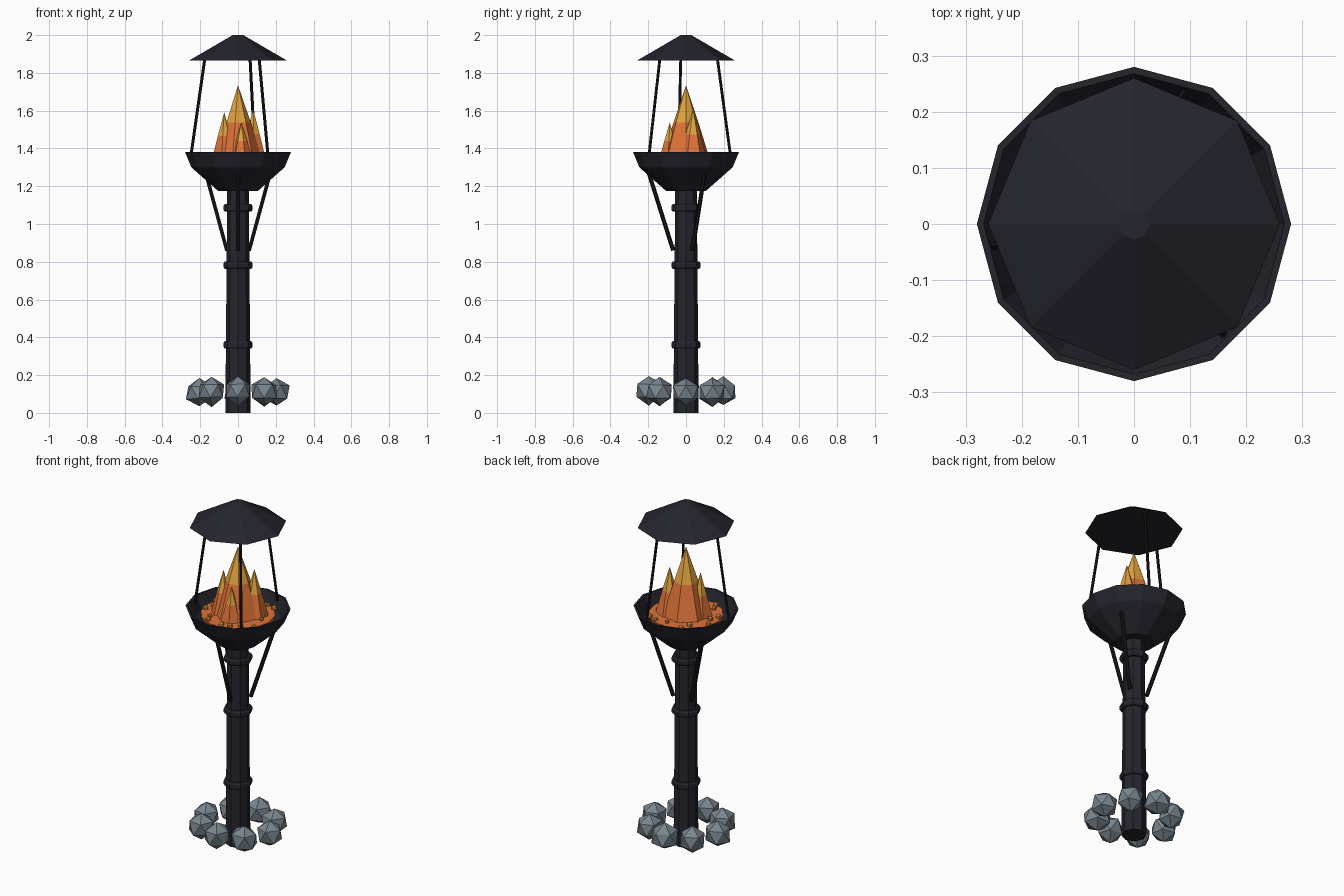
import bpy, bmesh, math, random
from mathutils import Vector

if "Cube" in bpy.data.objects:
    bpy.data.objects.remove(bpy.data.objects["Cube"])

random.seed(4)


def material(name, rgb):
    m = bpy.data.materials.new(name)
    m.diffuse_color = (*rgb, 1)
    m.use_nodes = True
    m.node_tree.nodes["Principled BSDF"].inputs["Base Color"].default_value = m.diffuse_color
    return m


IRON = material("dark iron", (0.018, 0.018, 0.027))
ROD = material("black rod", (0.009, 0.009, 0.011))
STONE = material("grey stone", (0.19, 0.24, 0.275))
ORANGE = material("flame orange", (0.74, 0.17, 0.04))
YELLOW = material("flame yellow", (0.76, 0.37, 0.05))
EMBER = material("ember", (0.78, 0.25, 0.035))


def finish(name, bm, mats):
    bmesh.ops.recalc_face_normals(bm, faces=bm.faces)
    me = bpy.data.meshes.new(name)
    bm.to_mesh(me)
    bm.free()
    for m in mats:
        me.materials.append(m)
    ob = bpy.data.objects.new(name, me)
    bpy.context.collection.objects.link(ob)
    return ob


def lathe(name, profile, sides, mats, centre=(0, 0), turn=0.0, closed=False, split=None):
    """Spin (radius, z) points; radius 0 makes a tip. Faces above split get slot 1."""
    bm = bmesh.new()
    rings = []
    for r, z in profile:
        n = 1 if r == 0 else sides
        rings.append([bm.verts.new((centre[0] + r * math.cos(turn + math.tau * i / sides),
                                    centre[1] + r * math.sin(turn + math.tau * i / sides), z))
                      for i in range(n)])
    pairs = list(zip(rings, rings[1:]))
    if closed:
        pairs.append((rings[-1], rings[0]))
    for a, b in pairs:
        for i in range(sides):
            j = (i + 1) % sides
            if len(b) == 1:
                bm.faces.new((a[i], a[j], b[0]))
            else:
                bm.faces.new((a[i], a[j], b[j], b[i]))
    if not closed:
        for ring in (rings[0], rings[-1]):
            if len(ring) > 1:
                bm.faces.new(ring)
    if split is not None:
        for f in bm.faces:
            f.material_index = int(f.calc_center_median().z > split)
    return finish(name, bm, mats)


def rod(name, a, b, radius, mat):
    a, b = Vector(a), Vector(b)
    bm = bmesh.new()
    bmesh.ops.create_cone(bm, cap_ends=True, segments=6, radius1=radius,
                          radius2=radius, depth=(b - a).length)
    bm.transform((b - a).to_track_quat('Z', 'Y').to_matrix().to_4x4())
    bmesh.ops.translate(bm, verts=bm.verts, vec=(a + b) / 2)
    return finish(name, bm, [mat])


def polar(r, deg, z):
    t = math.radians(deg)
    return (r * math.cos(t), r * math.sin(t), z)


# pole and its collars
lathe("pole", [(0.067, 0), (0.057, 1.2)], 8, [IRON])
for k, z in enumerate((0.36, 0.782, 1.085)):
    lathe(f"collar_{k}", [(0.05, z - 0.02), (0.07, z - 0.02), (0.077, z - 0.01),
                          (0.077, z + 0.01), (0.07, z + 0.02), (0.05, z + 0.02)],
          8, [IRON], closed=True)

# fire bowl, hollow
lathe("bowl", [(0.105, 1.175), (0.247, 1.3), (0.28, 1.38),
               (0.268, 1.38), (0.235, 1.305), (0.1, 1.2)], 12, [IRON])

# braces under the bowl
for k, deg in enumerate((30, 150, 270)):
    rod(f"brace_{k}", polar(0.068, deg, 0.86), polar(0.2, deg, 1.28), 0.011, ROD)

# roof and its rods
lathe("roof", [(0.26, 1.865), (0.028, 2.0)], 8, [IRON])
for k, deg in enumerate((189, 309, 69)):
    rod(f"roof_rod_{k}", polar(0.254, deg, 1.35), polar(0.178, deg, 1.875), 0.008, ROD)

# bed of coals with loose embers
lathe("coal_bed", [(0.19, 1.315), (0.2, 1.345)], 14, [ORANGE])
for k in range(16):
    bm = bmesh.new()
    bmesh.ops.create_icosphere(bm, subdivisions=1, radius=random.uniform(0.011, 0.018))
    x, y, z = polar(random.uniform(0.15, 0.21), k * 22.5 + random.uniform(-8, 8), 1.352)
    bmesh.ops.translate(bm, verts=bm.verts, vec=(x, y, z))
    finish(f"ember_{k}", bm, [YELLOW if k % 3 == 0 else EMBER])

# flames: orange below, yellow above
for k, (x, y, r, top) in enumerate(((0, 0, 0.13, 1.735), (-0.073, -0.03, 0.068, 1.592),
                                    (0.08, 0.037, 0.075, 1.61), (0.018, -0.086, 0.06, 1.537))):
    mid = (1.34 + top) / 2
    lathe(f"flame_{k}", [(r, 1.34), (r * 0.52, mid), (0, top)], 7 if k == 0 else 6,
          [ORANGE, YELLOW], centre=(x, y), turn=0.3 * k, split=mid)

# ring of stones round the foot
for k in range(8):
    bm = bmesh.new()
    bmesh.ops.create_icosphere(bm, subdivisions=1, radius=0.077)
    for v in bm.verts:
        v.co *= random.uniform(0.92, 1.06)
    t = k * 1.3
    for v in bm.verts:
        x, y = v.co.x, v.co.y
        v.co.x, v.co.y = x * math.cos(t) - y * math.sin(t), x * math.sin(t) + y * math.cos(t)
    x, y, z = polar(0.204 if k % 4 == 0 else 0.197, k * 45, 0.112 + random.uniform(-0.006, 0.006))
    bmesh.ops.translate(bm, verts=bm.verts, vec=(x, y, z))
    finish(f"stone_{k}", bm, [STONE])
